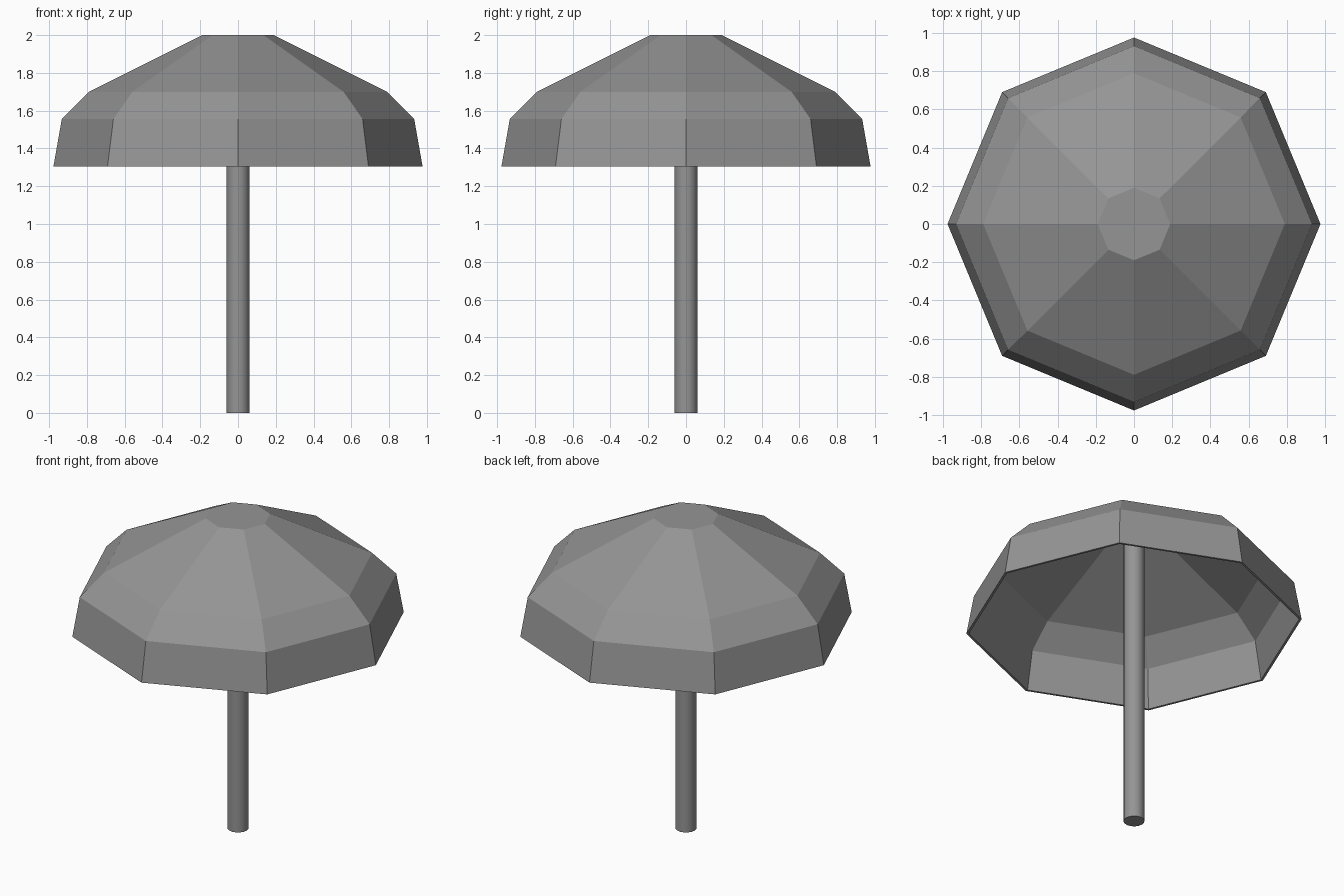
import bpy, bmesh
from math import cos, sin, pi, radians

cube = bpy.data.objects.get("Cube")
if cube:
    bpy.data.objects.remove(cube, do_unlink=True)

# One plain grey for everything
grey = bpy.data.materials.new("plain_grey")
grey.use_nodes = True
colour = (0.3, 0.3, 0.3, 1)
grey.diffuse_color = colour
grey.node_tree.nodes["Principled BSDF"].inputs["Base Color"].default_value = colour


def lathe(name, profile, sides):
    """Sweep (radius, height) points around z and cap both ends."""
    bm = bmesh.new()
    rings = [[bm.verts.new((r * cos(2 * pi * i / sides), r * sin(2 * pi * i / sides), z))
              for i in range(sides)] for r, z in profile]
    for low, high in zip(rings, rings[1:]):
        for i in range(sides):
            j = (i + 1) % sides
            bm.faces.new((low[i], low[j], high[j], high[i]))
    bm.faces.new(rings[0])
    bm.faces.new(rings[-1])
    bmesh.ops.recalc_face_normals(bm, faces=bm.faces)
    mesh = bpy.data.meshes.new(name)
    bm.to_mesh(mesh)
    bm.free()
    mesh.materials.append(grey)
    obj = bpy.data.objects.new(name, mesh)
    bpy.context.collection.objects.link(obj)
    return obj


# Thin eight-sided canopy: outer shell from crown to rim, then back up inside
outer = [(0.19, 2.0), (0.79, 1.70), (0.933, 1.555), (0.977, 1.305)]
inner = [(0.962, 1.305), (0.919, 1.549), (0.782, 1.687), (0.187, 1.985)]
lathe("canopy", outer + inner, 8)

# Round pole reaching up to the crown
pole = lathe("pole", [(0.061, 0), (0.061, 1.985)], 16)
bpy.ops.object.select_all(action="DESELECT")
pole.select_set(True)
bpy.context.view_layer.objects.active = pole
bpy.ops.object.shade_smooth_by_angle(angle=radians(50))
